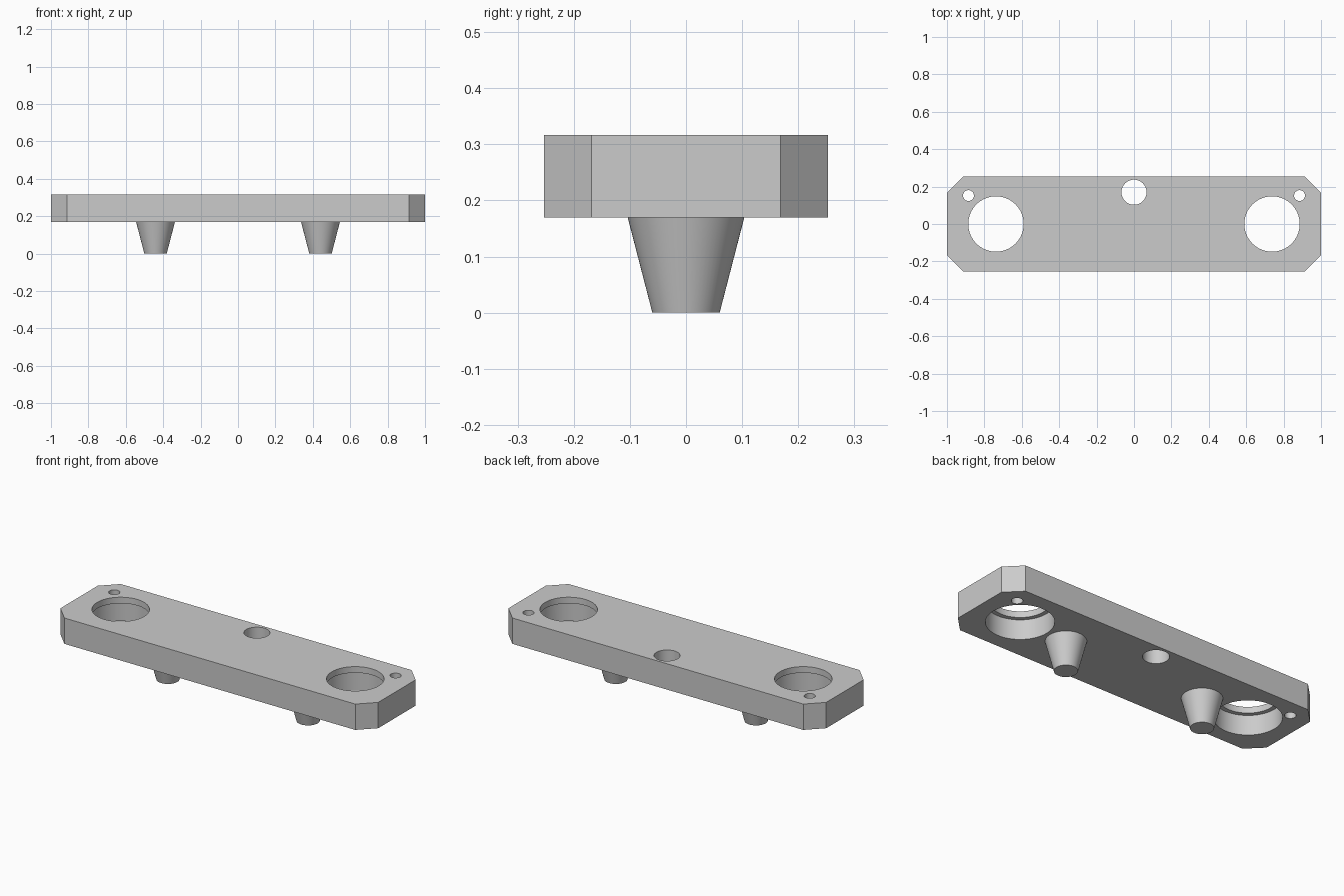
import bpy, math

if "Cube" in bpy.data.objects:
    bpy.data.objects.remove(bpy.data.objects["Cube"], do_unlink=True)

BOTTOM, TOP = 0.17, 0.317

grey = bpy.data.materials.new("light_grey")
grey.use_nodes = True
colour = (0.6, 0.6, 0.6, 1)
grey.diffuse_color = colour
grey.node_tree.nodes["Principled BSDF"].inputs["Base Color"].default_value = colour


def cone(name, x, y, z0, z1, r0, r1):
    bpy.ops.mesh.primitive_cone_add(vertices=64, radius1=r0, radius2=r1, depth=z1 - z0,
                                    location=(x, y, (z0 + z1) / 2))
    ob = bpy.context.object
    ob.name = name
    ob.data.materials.append(grey)
    return ob


def smooth(ob):
    bpy.ops.object.select_all(action="DESELECT")
    ob.select_set(True)
    bpy.context.view_layer.objects.active = ob
    bpy.ops.object.shade_smooth_by_angle(angle=math.radians(30))


# Bar with clipped corners
hx, hy, c = 1.0, 0.253, 0.085
corner = [(hx, hy - c), (hx - c, hy)]
outline = (corner + [(-x, y) for x, y in reversed(corner)]
           + [(-x, -y) for x, y in corner] + [(x, -y) for x, y in reversed(corner)])
n = len(outline)
verts = [(x, y, z) for z in (BOTTOM, TOP) for x, y in outline]
faces = [tuple(reversed(range(n))), tuple(range(n, 2 * n))]
faces += [(i, (i + 1) % n, n + (i + 1) % n, n + i) for i in range(n)]
mesh = bpy.data.meshes.new("bar")
mesh.from_pydata(verts, [], faces)
mesh.materials.append(grey)
bar = bpy.data.objects.new("bar", mesh)
bpy.context.collection.objects.link(bar)

# Holes: wide lower bores leave a thin lip around the large openings
holes = [(0, 0.17, BOTTOM - 0.1, 0.067)]
for s in (-1, 1):
    holes += [(s * 0.738, 0, BOTTOM - 0.1, 0.148), (s * 0.885, 0.152, BOTTOM - 0.1, 0.029)]
cuts = [(x, y, z, TOP + 0.1, r) for x, y, z, r in holes]
cuts += [(s * 0.738, 0, BOTTOM - 0.1, TOP - 0.035, 0.172) for s in (-1, 1)]
for x, y, z0, z1, r in cuts:
    cutter = cone("hole_cutter", x, y, z0, z1, r, r)
    cutter.hide_render = True
    bpy.context.view_layer.objects.active = bar
    mod = bar.modifiers.new("hole", "BOOLEAN")
    mod.operation, mod.solver, mod.object = "DIFFERENCE", "EXACT", cutter
    bpy.ops.object.modifier_apply(modifier=mod.name)
    bpy.data.objects.remove(cutter, do_unlink=True)
smooth(bar)

# Tapered pegs underneath
for s, side in ((-1, "right"), (1, "left")):
    smooth(cone(side + "_peg", s * 0.441, 0, 0, BOTTOM, 0.06, 0.104))
